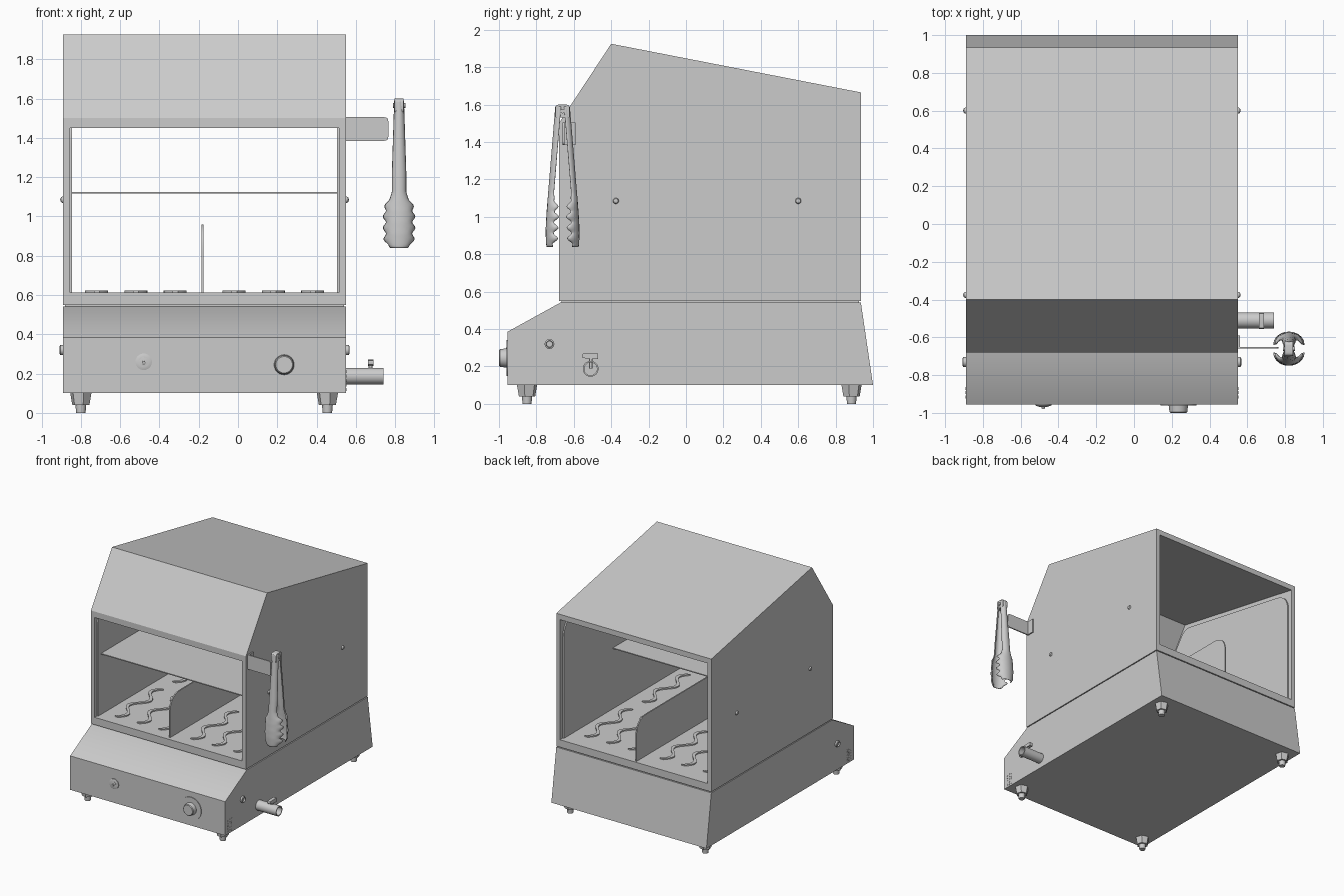
import bpy, bmesh
from math import sin, cos, pi, radians
from mathutils import Vector

if "Cube" in bpy.data.objects:
    bpy.data.objects.remove(bpy.data.objects["Cube"])

XL, XR = -0.89, 0.55


def finish(name, bm, angle=30):
    bmesh.ops.remove_doubles(bm, verts=bm.verts, dist=1e-5)
    bmesh.ops.recalc_face_normals(bm, faces=bm.faces)
    me = bpy.data.meshes.new(name)
    bm.to_mesh(me)
    bm.free()
    me.polygons.foreach_set("use_smooth", [True] * len(me.polygons))
    me.set_sharp_from_angle(angle=radians(angle))
    ob = bpy.data.objects.new(name, me)
    bpy.context.collection.objects.link(ob)
    return ob


def prism(name, pts, a, b, axis='x'):
    """Extrude a 2D profile from a to b along an axis."""
    put = {'x': lambda p, t: (t, p[0], p[1]),
           'y': lambda p, t: (p[0], t, p[1]),
           'z': lambda p, t: (p[0], p[1], t)}[axis]
    bm = bmesh.new()
    lo = [bm.verts.new(put(p, a)) for p in pts]
    hi = [bm.verts.new(put(p, b)) for p in pts]
    bm.faces.new(lo)
    bm.faces.new(hi)
    n = len(pts)
    for i in range(n):
        j = (i + 1) % n
        bm.faces.new((lo[i], lo[j], hi[j], hi[i]))
    return finish(name, bm)


def box(name, x0, x1, y0, y1, z0, z1):
    return prism(name, [(x0, y0), (x1, y0), (x1, y1), (x0, y1)], z0, z1, 'z')


def lathe(name, prof, origin, axis, n=32):
    """Revolve (radius, height) points about an axis through origin."""
    d = Vector(axis).normalized()
    u = d.orthogonal().normalized()
    v = d.cross(u)
    o = Vector(origin)
    bm = bmesh.new()
    rings = [[bm.verts.new(o + d * h + (u * cos(2 * pi * k / n) + v * sin(2 * pi * k / n)) * r)
              for k in range(n)] for r, h in prof]
    for p, q in zip(rings, rings[1:]):
        for k in range(n):
            m = (k + 1) % n
            bm.faces.new((p[k], p[m], q[m], q[k]))
    return finish(name, bm)


def rounded(pts, radii, steps=8):
    """Round the corners of a polygon."""
    out = []
    for i, p in enumerate(pts):
        r = radii[i]
        p = Vector(p)
        if r == 0:
            out.append(p)
            continue
        a = p + (Vector(pts[i - 1]) - p).normalized() * r
        b = p + (Vector(pts[(i + 1) % len(pts)]) - p).normalized() * r
        for k in range(steps + 1):
            t = k / steps
            out.append(a * (1 - t) ** 2 + p * 2 * t * (1 - t) + b * t * t)
    return out


# Base housing with sloped front and back
prism("base_housing", [(-0.955, 0.10), (-0.955, 0.385), (-0.67, 0.542), (0.935, 0.542), (1.0, 0.10)], XL, XR)

# Cabinet shell: side walls, roof strip, floor
side = [(-0.68, 0.55), (-0.68, 1.50), (-0.40, 1.925), (0.935, 1.665), (0.935, 0.55)]
prism("cabinet_left_wall", side, XL, XL + 0.035)
prism("cabinet_right_wall", side, XR - 0.035, XR)
prism("cabinet_roof", [(-0.68, 1.45), (-0.68, 1.50), (-0.40, 1.925), (0.935, 1.665), (0.935, 1.62),
                       (-0.385, 1.88), (-0.65, 1.485), (-0.65, 1.45)], XL + 0.035, XR - 0.035)
box("cabinet_floor", XL + 0.035, XR - 0.035, -0.68, 0.935, 0.55, 0.612)
box("cabinet_seam", XL + 0.01, XR - 0.01, -0.665, 0.925, 0.54, 0.552)

# Inner side liners with rounded corners
liner = rounded([(-0.65, 0.613), (-0.65, 1.45), (-0.38, 1.84), (0.90, 1.59), (0.90, 0.613)],
                [0, 0.08, 0.08, 0.14, 0])
prism("left_liner", liner, XL + 0.034, XL + 0.046)
prism("right_liner", liner, XR - 0.046, XR - 0.034)

# Shelf and centre divider
box("shelf", XL + 0.04, XR - 0.04, -0.61, 0.25, 1.117, 1.125)
prism("divider", rounded([(-0.65, 0.61), (-0.65, 0.96), (0.92, 0.96), (0.92, 0.61)], [0, 0.14, 0.14, 0]),
      -0.185, -0.175)

# Wavy floor ribs
for cx in (-0.72, -0.52, -0.32, -0.02, 0.18, 0.38):
    for y0 in (-0.58, 0.18):
        left, right = [], []
        for k in range(33):
            t = k / 32
            x = cx + 0.045 * sin(4 * pi * t)
            left.append((x - 0.014, y0 + 0.6 * t))
            right.append((x + 0.014, y0 + 0.6 * t))
        prism("floor_rib", left + right[::-1], 0.608, 0.622, 'z')

# Feet
for x in (-0.80, 0.455):
    for y in (-0.85, 0.885):
        lathe("foot_block", [(0, 0.04), (0.045, 0.04), (0.056, 0.102), (0, 0.102)], (x, y, 0), (0, 0, 1), 6)
        lathe("foot_pad", [(0, 0), (0.024, 0), (0.028, 0.045), (0, 0.045)], (x, y, 0), (0, 0, 1), 16)

# Front dial and toggle switch
FRONT = (0, -1, 0)
lathe("dial_plate", [(0, -0.003), (0.095, -0.003), (0.095, 0.006), (0, 0.006)], (0.235, -0.955, 0.245), FRONT, 48)
lathe("dial_knob", [(0, 0), (0.052, 0), (0.047, 0.04), (0.042, 0.045), (0, 0.045)], (0.235, -0.955, 0.245), FRONT)
lathe("switch_ring", [(0.022, -0.002), (0.042, -0.002), (0.042, 0.006), (0.030, 0.010), (0.022, 0.010),
                      (0.022, -0.002)], (-0.48, -0.955, 0.26), FRONT)
lathe("switch_nut", [(0, 0), (0.026, 0), (0.026, 0.012), (0.012, 0.014), (0, 0.014)],
      (-0.48, -0.955, 0.26), FRONT, 6)
lathe("switch_lever", [(0, 0), (0.007, 0), (0.010, 0.022), (0, 0.026)], (-0.48, -0.955, 0.26), (0, -1, -0.3), 12)

# Fittings on both sides: rivets, plugs, vents
for s, x in ((-1, XL), (1, XR)):
    out = (s, 0, 0)
    for y in (-0.375, 0.60):
        lathe("rivet", [(0.016, -0.002), (0.016, 0.004), (0.012, 0.011), (0, 0.015)], (x, y, 1.085), out, 16)
    lathe("side_plug", [(0.026, -0.002), (0.026, 0.014), (0.018, 0.018), (0.016, 0.006), (0, 0.006)],
          (x, -0.73, 0.32), out, 24)
    for i in range(3):
        for j in range(5):
            lathe("vent", [(0.008, -0.001), (0.008, 0.002), (0, 0.002)],
                  (x, -0.915 + 0.022 * i, 0.12 + 0.0225 * j), out, 10)

# Drain valve
lathe("drain_pipe", [(0, 0.06), (0.034, 0.06), (0.034, 0.19), (0.042, 0.19), (0.042, -0.002), (0, -0.002)],
      (XR, -0.51, 0.187), (1, 0, 0))
lathe("drain_stem", [(0.010, 0), (0.010, 0.06), (0, 0.06)], (0.675, -0.51, 0.19), (0, 0, 1), 12)
prism("drain_lever", rounded([(-0.555, 0.245), (-0.555, 0.268), (-0.47, 0.272), (-0.47, 0.238)], [0.008] * 4, 3),
      0.661, 0.689)

# Hanging bracket
box("bracket_flange", XR - 0.002, XR + 0.01, -0.66, -0.59, 1.385, 1.505)
prism("bracket_arm", rounded([(XR, 1.385), (0.765, 1.385), (0.765, 1.505), (XR, 1.505)], [0, 0.02, 0.02, 0], 4),
      -0.66, -0.65, 'y')

# Serving tongs: two cupped arms with scalloped heads
TX, TY, ROWS, COLS = 0.82, -0.66, 90, 10
for s, label in ((-1, "front"), (1, "back")):
    bm = bmesh.new()
    grid = []
    for i in range(ROWS + 1):
        t = i / ROWS
        z = 1.59 - 0.75 * t
        h = max(0.0, (1.13 - z) / 0.29)              # 0 at neck, 1 at tip
        w, depth = 0.022 + 0.012 * min(1, t * 2), 0.028
        if h > 0:
            swell = min(1, h / 0.35)
            swell = swell * swell * (3 - 2 * swell)
            tip = (max(0, 1 - (max(0, h - 0.7) / 0.3) ** 2)) ** 0.5
            scallop = sin(h * 5 * 2 * pi)
            w += swell * (0.038 + 0.008 * scallop) - 0.03 * (1 - tip)
            depth += swell * (0.024 + 0.013 * scallop) - 0.02 * (1 - tip)
        off = 0.036 + 0.062 * t - 0.015 * h ** 4
        row = []
        for k in range(COLS + 1):
            u = -1 + 2 * k / COLS
            row.append(bm.verts.new((TX + w * sin(u * pi / 2), TY + s * (off - depth * (1 - cos(u * pi / 2))), z)))
        grid.append(row)
    for p, q in zip(grid, grid[1:]):
        for k in range(COLS):
            bm.faces.new((p[k], p[k + 1], q[k + 1], q[k]))
    arm = finish("tongs_" + label + "_arm", bm, 50)
    mod = arm.modifiers.new("thickness", 'SOLIDIFY')
    mod.thickness = 0.006
    mod.offset = 0
prism("tongs_hinge", rounded([(-0.698, 1.53), (-0.698, 1.60), (-0.622, 1.60), (-0.622, 1.53)],
                             [0.01, 0.02, 0.02, 0.01], 4), 0.797, 0.843)
lathe("tongs_pin", [(0, 0), (0.012, 0), (0.012, 0.064), (0, 0.064)], (0.788, TY, 1.565), (1, 0, 0), 16)
